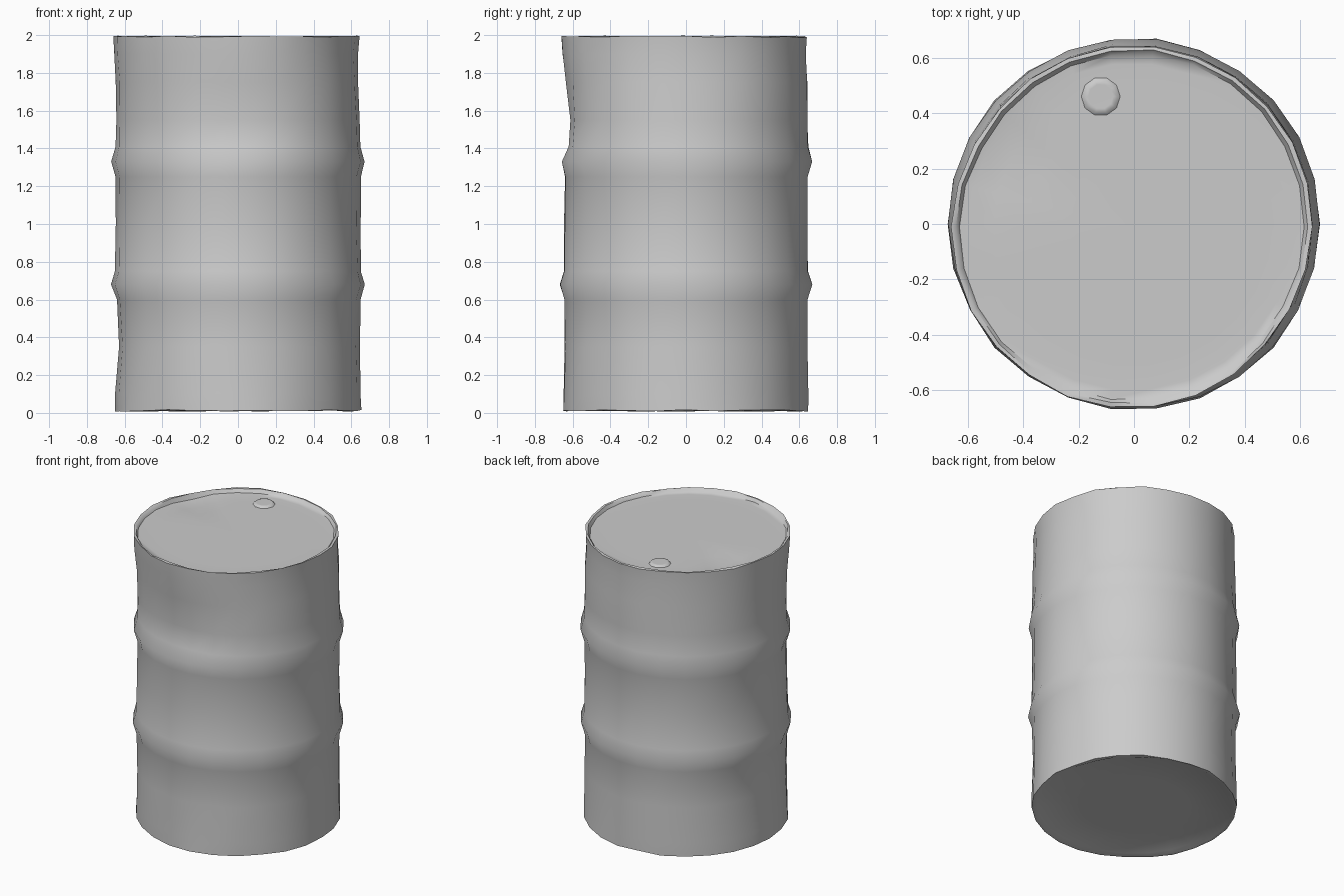
import bpy, bmesh, math, random

if "Cube" in bpy.data.objects:
    bpy.data.objects.remove(bpy.data.objects["Cube"])

random.seed(4)
SIDES = 26


def finish(bm, name, angle):
    bmesh.ops.recalc_face_normals(bm, faces=bm.faces)
    mesh = bpy.data.meshes.new(name)
    bm.to_mesh(mesh)
    bm.free()
    ob = bpy.data.objects.new(name, mesh)
    bpy.context.collection.objects.link(ob)
    bpy.ops.object.select_all(action='DESELECT')
    ob.select_set(True)
    bpy.context.view_layer.objects.active = ob
    bpy.ops.object.shade_smooth_by_angle(angle=math.radians(angle))
    return ob


def lathe(profile, sides, shape=lambda a, r, z, i: (r * math.cos(a), r * math.sin(a), z)):
    """Revolve (radius, z) points; a radius of zero closes with a fan."""
    bm = bmesh.new()
    rings = []
    for i, (r, z) in enumerate(profile):
        count = sides if r > 0 else 1
        rings.append([bm.verts.new(shape(math.tau * k / sides, r, z, i)) for k in range(count)])
    for lo, hi in zip(rings, rings[1:]):
        for k in range(sides):
            n = (k + 1) % sides
            face = [lo[k % len(lo)], lo[n % len(lo)], hi[n % len(hi)], hi[k % len(hi)]]
            bm.faces.new(list(dict.fromkeys(face)))
    return bm


# dents in the wall: angle in degrees, height, angular width, height width, depth
DENTS = [(-95, 1.52, 0.5, 0.2, 0.035), (180, 0.4, 0.5, 0.16, 0.018),
         (-150, 1.2, 0.3, 0.3, 0.008), (145, 1.95, 0.45, 0.25, 0.014),
         (-35, 1.95, 0.4, 0.2, 0.01), (0, 1.75, 0.5, 0.2, 0.008)]


def battered(a, r, z, i):
    if r > 0.6:
        for deg, dz, wa, wz, depth in DENTS:
            da = (a - math.radians(deg) + math.pi) % math.tau - math.pi
            r -= depth * math.exp(-(da / wa) ** 2 - ((z - dz) / wz) ** 2)
        r += random.uniform(-0.003, 0.003)
    x, y = r * math.cos(a), r * math.sin(a)
    # top rim leans slightly forward and left
    if z > 1.8:
        x -= 0.008
        y -= 0.01
    # shallow crease in the lid
    if z > 1.93 and r < 0.62:
        z -= 0.02 * math.exp(-((x + 0.5) / 0.16) ** 2 - ((y - 0.22) / 0.1) ** 2)
    elif r > 0.6 and (z > 1.98 or z < 0.02):
        z += random.uniform(-0.005, 0.005)
    return x, y, z


# drum shell with two rolling hoops, recessed base and lid
profile = [(0, 0.025), (0.35, 0.024), (0.61, 0.022), (0.635, 0.012), (0.652, 0.012), (0.65, 0.1),
           (0.645, 0.35), (0.647, 0.6), (0.671, 0.68), (0.65, 0.75), (0.648, 1.0),
           (0.648, 1.25), (0.671, 1.33), (0.65, 1.41), (0.646, 1.55), (0.646, 1.75),
           (0.648, 1.9), (0.653, 1.992), (0.64, 1.992), (0.625, 1.972), (0.59, 1.97),
           (0.5, 1.97), (0.38, 1.97), (0.2, 1.97), (0, 1.97)]
finish(lathe(profile, SIDES, battered), "drum_shell", 50)

# filler cap on the lid
cap = finish(lathe([(0.075, 1.965), (0.06, 1.981), (0.045, 1.982), (0, 1.977)], 10), "filler_cap", 60)
cap.location = (-0.12, 0.46, 0)
